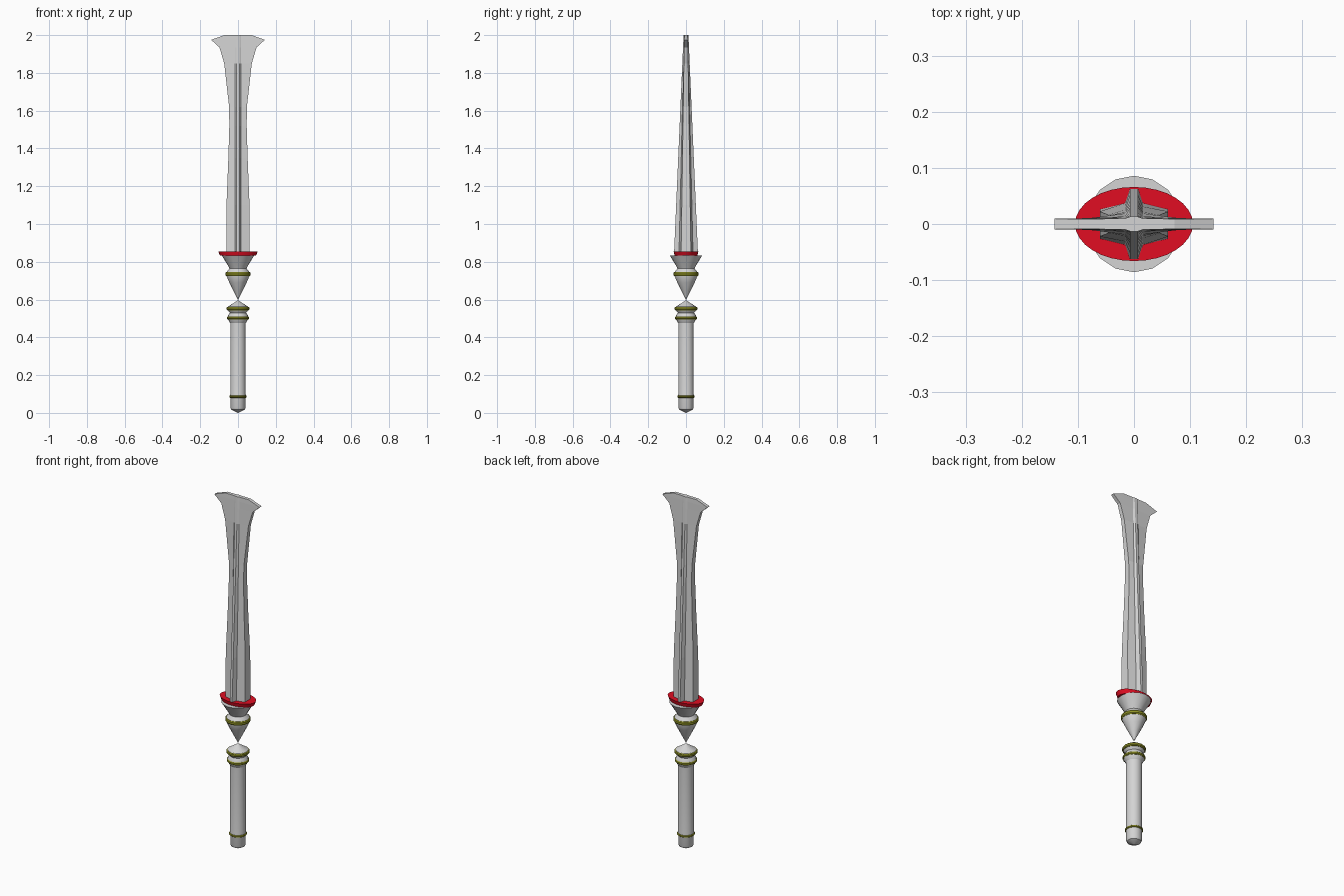
import bpy, bmesh, math

if "Cube" in bpy.data.objects:
    bpy.data.objects.remove(bpy.data.objects["Cube"])


def material(name, rgb):
    m = bpy.data.materials.new(name)
    m.diffuse_color = (*rgb, 1)
    m.use_nodes = True
    m.node_tree.nodes["Principled BSDF"].inputs["Base Color"].default_value = m.diffuse_color
    return m


GREY = material("pale grey", (0.66, 0.66, 0.66))
OLIVE = material("olive trim", (0.28, 0.29, 0.02))
RED = material("red", (0.75, 0.004, 0.016))


def loft(name, rings, mat, smooth=True):
    """Skin a stack of closed rings and cap both ends."""
    bm = bmesh.new()
    rows = [[bm.verts.new(p) for p in ring] for ring in rings]
    for a, b in zip(rows, rows[1:]):
        n = len(a)
        for i in range(n):
            j = (i + 1) % n
            bm.faces.new((a[i], a[j], b[j], b[i]))
    bm.faces.new(rows[0][::-1])
    bm.faces.new(rows[-1])
    bmesh.ops.remove_doubles(bm, verts=bm.verts, dist=1e-5)
    bmesh.ops.recalc_face_normals(bm, faces=bm.faces)
    me = bpy.data.meshes.new(name)
    bm.to_mesh(me)
    bm.free()
    me.materials.append(mat)
    ob = bpy.data.objects.new(name, me)
    bpy.context.collection.objects.link(ob)
    if smooth:
        bpy.ops.object.select_all(action='DESELECT')
        ob.select_set(True)
        bpy.context.view_layer.objects.active = ob
        bpy.ops.object.shade_smooth_by_angle(angle=math.radians(30))
    return ob


def lathe(name, profile, mat, sx=1, sy=1, n=16):
    """Revolve (radius, z) points about z."""
    rings = [[(max(r, 0.0005) * sx * math.cos(2 * math.pi * i / n),
               max(r, 0.0005) * sy * math.sin(2 * math.pi * i / n), z)
              for i in range(n)] for r, z in profile]
    return loft(name, rings, mat)


def trim(name, z, r, h):
    lathe(name, [(r - 0.004, z - h / 2), (r, z - h / 4),
                 (r, z + h / 4), (r - 0.004, z + h / 2)], OLIVE)


# Handle with flared collar and pointed cap
lathe("handle", [(0, 0), (0.036, 0.018), (0.04, 0.028), (0.04, 0.075),
                 (0.043, 0.085), (0.041, 0.097), (0.041, 0.475),
                 (0.052, 0.493), (0.055, 0.505), (0.053, 0.515),
                 (0.043, 0.53), (0.053, 0.543), (0.056, 0.553),
                 (0.054, 0.562), (0, 0.596)], GREY)
trim("pommel_trim", 0.086, 0.046, 0.012)
trim("collar_trim_lower", 0.503, 0.058, 0.016)
trim("collar_trim_upper", 0.552, 0.060, 0.018)

# Floating spike and cup under the blade
lathe("guard_cup", [(0, 0.6), (0.026, 0.65), (0.046, 0.69), (0.061, 0.725),
                    (0.061, 0.745), (0.045, 0.765), (0.052, 0.778),
                    (0.086, 0.834)], GREY)
trim("guard_trim", 0.735, 0.066, 0.022)

# Oval red plate
lathe("red_plate", [(0.9, 0.832), (1, 0.855)], RED, sx=0.105, sy=0.066, n=32)


def section(z, hx):
    """Blade section: raised centre ridge, hollow flanks, blunt edges."""
    t = (z - 0.85) / 1.15
    ridge = 0.063 + (0.013 - 0.063) * t
    hollow = 0.037 + (0.010 - 0.037) * t
    edge = 0.026 + (0.009 - 0.026) * t
    q = [(hx, edge), (0.016, hollow), (0.007, ridge)]
    top = q + [(-x, y) for x, y in q[::-1]]
    return [(x, y, z) for x, y in top + [(-x, -y) for x, y in top]]


# Blade flaring to a spatulate tip
outline = [(0.85, 0.061), (1.1, 0.061), (1.35, 0.051), (1.52, 0.046),
           (1.62, 0.047), (1.85, 0.073), (1.935, 0.098), (1.975, 0.142),
           (2.0, 0.072)]
loft("blade", [section(z, hx) for z, hx in outline], GREY, smooth=False)
